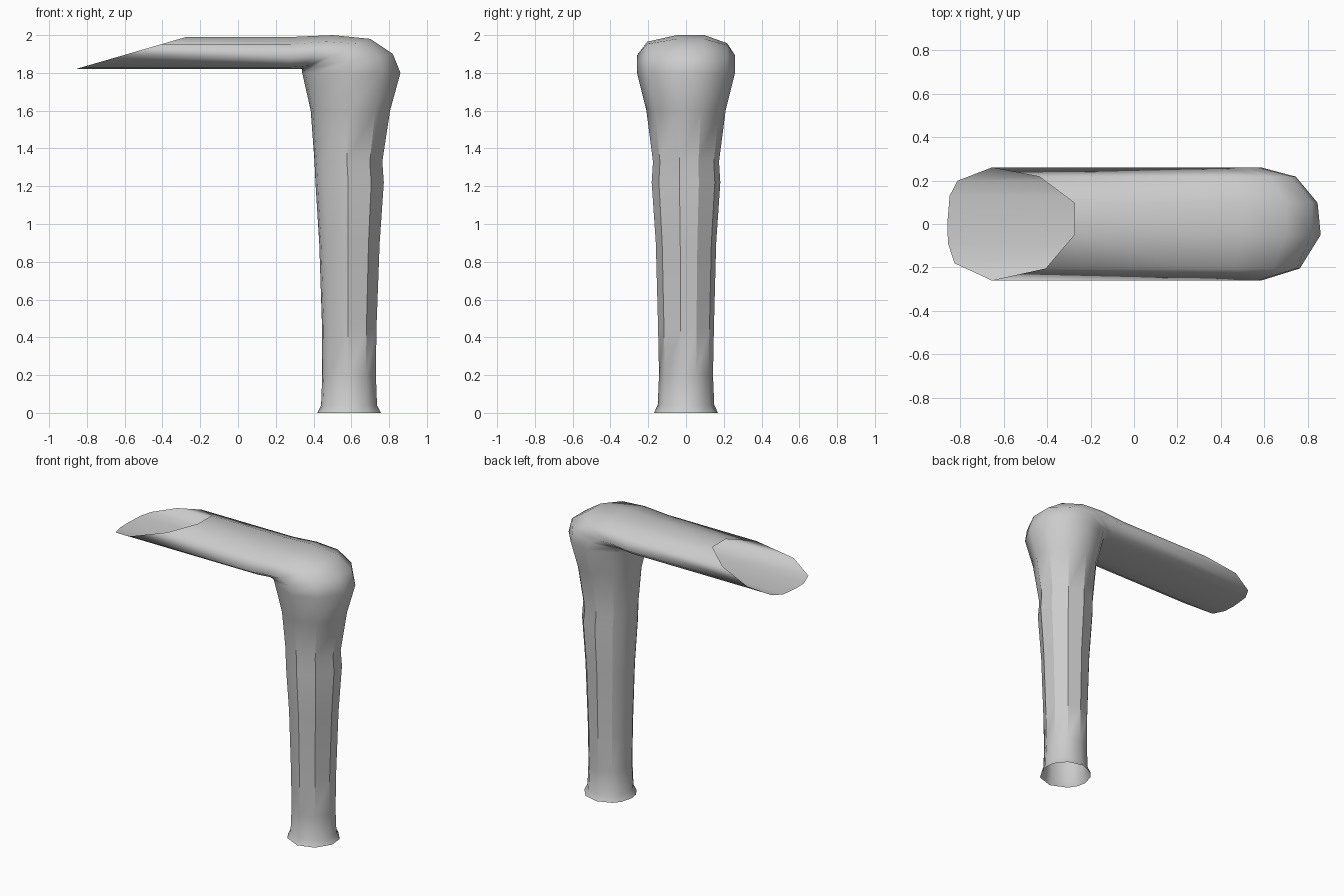
import bpy, bmesh
from math import sin, cos, radians

if "Cube" in bpy.data.objects:
    bpy.data.objects.remove(bpy.data.objects["Cube"])

# Uneven 11-sided section, measured from the outer side of the bend
ANGLES = [22, 57, 93, 130, 150, 180, 200, 224, 267, 308, 349]
SHARP = {0, 1, 2, 3, 8, 9, 10}
C_MAX = cos(radians(11))

# Each ring: inner (x, z), outer (x, z), half width in y, flatness of the section
RINGS = [
    # leg with flared foot
    ((.42, 0), (.757, 0), .17, 1),
    ((.44, .04), (.736, .04), .15, 1),
    ((.446, .2), (.73, .2), .143, 1),
    ((.445, .45), (.733, .45), .148, 1),
    ((.43, .9), (.75, .9), .16, 1),
    ((.41, 1.22), (.772, 1.22), .182, 1),
    ((.405, 1.33), (.764, 1.33), .175, 1),
    ((.385, 1.6), (.805, 1.6), .21, 1),
    ((.34, 1.8), (.86, 1.8), .26, 1),
    # elbow
    ((.338, 1.82), (.82, 1.9), .26, 1.05),
    ((.336, 1.82), (.70, 1.98), .26, 1.15),
    ((.33, 1.82), (.50, 2.0), .26, 1.3),
    # flattened arm, ending in a slanted cut
    ((.28, 1.82), (.28, 1.99), .26, 1.5),
    ((-.86, 1.82), (-.275, 1.99), .26, 1.5),
]
LEG_SHARP = range(2, 7)

bm = bmesh.new()
rings = []
for (ix, iz), (ox, oz), w, power in RINGS:
    ring = []
    for a in map(radians, ANGLES):
        t = min(1, (cos(a) + 1) / (C_MAX + 1)) ** power
        if power > 1:
            t = min(1, t / .95)
        ring.append(bm.verts.new((ix + (ox - ix) * t, w * sin(a), iz + (oz - iz) * t)))
    rings.append(ring)

# Skin the rings into one open tube
n = len(ANGLES)
for r, (lo, hi) in enumerate(zip(rings, rings[1:])):
    for i in range(n):
        j = (i + 1) % n
        bm.faces.new((lo[i], lo[j], hi[j], hi[i])).smooth = True
    if r in LEG_SHARP:
        for i in SHARP:
            bm.edges.get((lo[i], hi[i])).smooth = False

bmesh.ops.recalc_face_normals(bm, faces=bm.faces)
mesh = bpy.data.meshes.new("bent_pipe")
bm.to_mesh(mesh)
bm.free()
pipe = bpy.data.objects.new("bent_pipe", mesh)
bpy.context.collection.objects.link(pipe)
